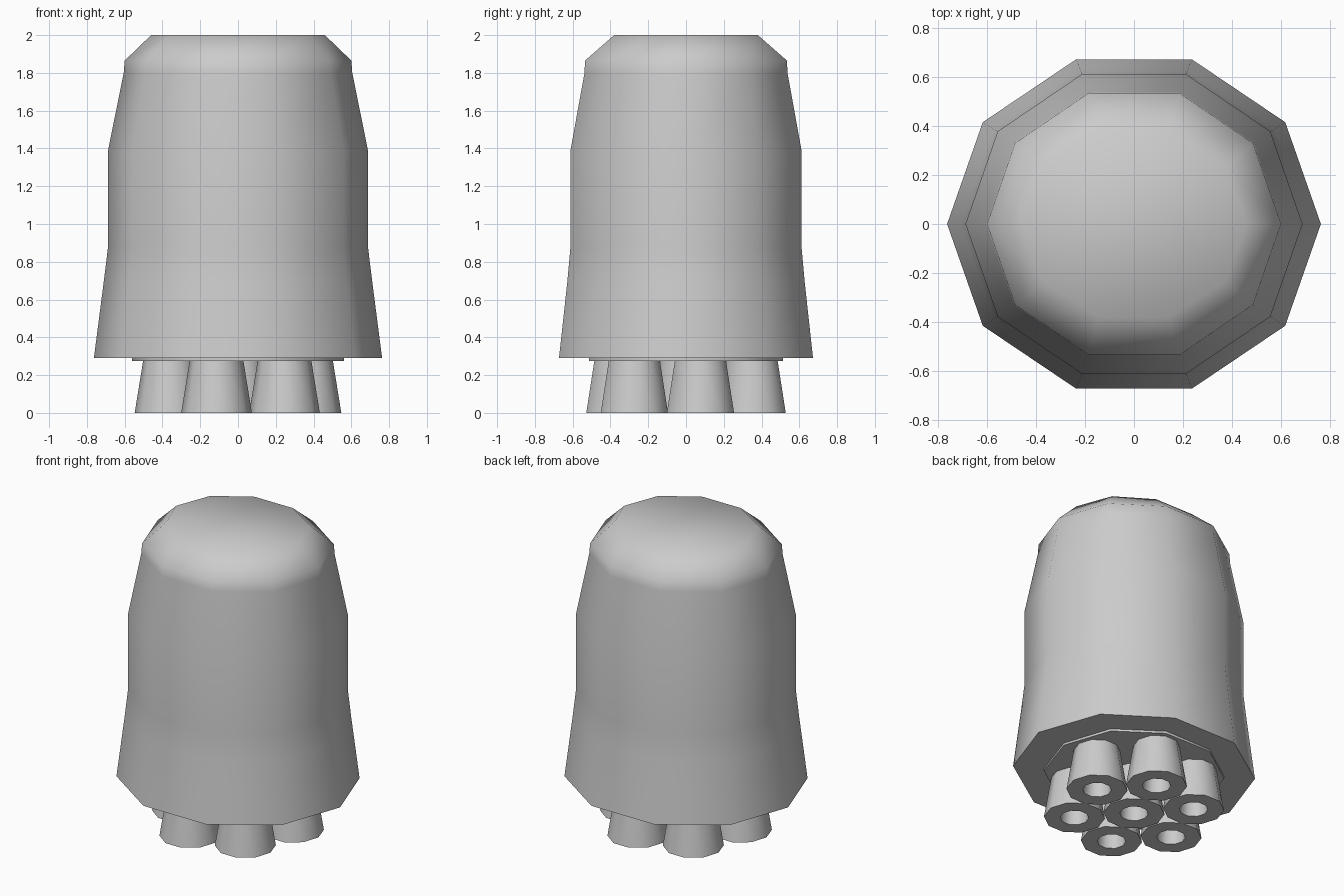
import bpy, bmesh
from math import sin, cos, tau, radians

if "Cube" in bpy.data.objects:
    bpy.data.objects.remove(bpy.data.objects["Cube"])

SIDES = 10


def loft(name, rings, center=(0, 0)):
    """Stack ten-sided elliptical rings (rx, ry, z) and cap both ends."""
    bm = bmesh.new()
    loops = []
    for rx, ry, z in rings:
        loops.append([bm.verts.new((center[0] + rx * cos(tau * i / SIDES),
                                    center[1] + ry * sin(tau * i / SIDES), z))
                      for i in range(SIDES)])
    for a, b in zip(loops, loops[1:]):
        for i in range(SIDES):
            j = (i + 1) % SIDES
            bm.faces.new((a[i], a[j], b[j], b[i]))
    bm.faces.new(loops[0][::-1])
    bm.faces.new(loops[-1])
    bmesh.ops.recalc_face_normals(bm, faces=bm.faces)
    mesh = bpy.data.meshes.new(name)
    bm.to_mesh(mesh)
    bm.free()
    obj = bpy.data.objects.new(name, mesh)
    bpy.context.collection.objects.link(obj)
    bpy.ops.object.select_all(action='DESELECT')
    obj.select_set(True)
    bpy.context.view_layer.objects.active = obj
    bpy.ops.object.shade_smooth_by_angle(angle=radians(60))
    return obj


# Flared shell with a chamfered top
loft("shell", [(0.763, 0.707, 0.29), (0.71, 0.66, 0.70), (0.688, 0.643, 0.88),
               (0.688, 0.643, 1.39), (0.605, 0.565, 1.80), (0.60, 0.562, 1.865),
               (0.46, 0.40, 2.0)])

# Thin plate under the shell that carries the nozzles
loft("base_plate", [(0.56, 0.54, 0.275), (0.56, 0.54, 0.32)])

# One central nozzle and six around it, each with a bored opening
nozzle = [(0.14, 0.14, 0.29), (0.187, 0.187, 0.0), (0.088, 0.088, 0.0), (0.07, 0.07, 0.25)]
loft("nozzle_center", nozzle)
for k in range(6):
    a = radians(12 + 60 * k)
    # rings lean slightly inward toward the plate
    obj = loft(f"nozzle_{k + 1}", nozzle, (0.368 * cos(a), 0.368 * sin(a)))
